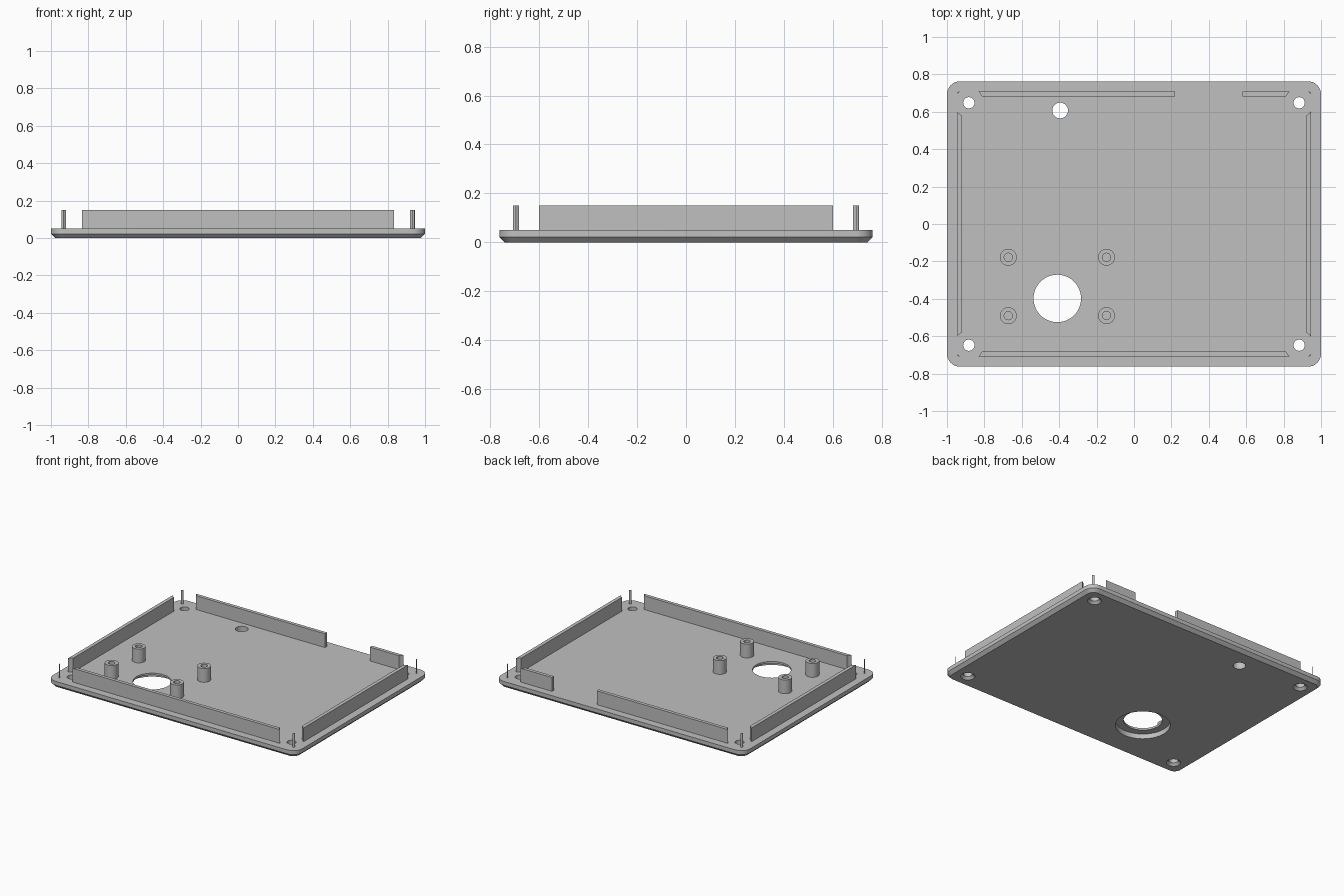
import bpy, bmesh, math

if "Cube" in bpy.data.objects:
    bpy.data.objects.remove(bpy.data.objects["Cube"], do_unlink=True)

grey = bpy.data.materials.new("light grey")
grey.use_nodes = True
grey.diffuse_color = (0.53, 0.53, 0.53, 1)
grey.node_tree.nodes["Principled BSDF"].inputs["Base Color"].default_value = grey.diffuse_color

TOP, RIM = 0.05, 0.15
HALF_X, HALF_Y = 1.0, 0.763


def circle(r, z, cx=0, cy=0, n=48):
    return [(cx + r * math.cos(math.tau * i / n), cy + r * math.sin(math.tau * i / n), z)
            for i in range(n)]


def rounded_rect(hx, hy, r, z, cx=0, cy=0, steps=8):
    pts = []
    for corner, (sx, sy) in enumerate([(1, 1), (-1, 1), (-1, -1), (1, -1)]):
        for i in range(steps + 1):
            a = (corner + i / steps) * math.pi / 2
            pts.append((cx + sx * (hx - r) + r * math.cos(a),
                        cy + sy * (hy - r) + r * math.sin(a), z))
    return pts


def loft(name, rings, closed=False):
    """Skin a stack of rings, either capped or joined back to the first ring."""
    bm = bmesh.new()
    loops = [[bm.verts.new(p) for p in ring] for ring in rings]
    pairs = list(zip(loops, loops[1:]))
    if closed:
        pairs.append((loops[-1], loops[0]))
    else:
        bm.faces.new(loops[0])
        bm.faces.new(loops[-1])
    for a, b in pairs:
        for i in range(len(a)):
            j = (i + 1) % len(a)
            bm.faces.new((a[i], a[j], b[j], b[i]))
    bmesh.ops.recalc_face_normals(bm, faces=bm.faces)
    mesh = bpy.data.meshes.new(name)
    bm.to_mesh(mesh)
    bm.free()
    mesh.materials.append(grey)
    obj = bpy.data.objects.new(name, mesh)
    bpy.context.collection.objects.link(obj)
    return obj


def activate(obj):
    bpy.ops.object.select_all(action="DESELECT")
    obj.select_set(True)
    bpy.context.view_layer.objects.active = obj


def cut(obj, cutters):
    for cutter in cutters:
        cutter.hide_render = True
        mod = obj.modifiers.new("cut", "BOOLEAN")
        mod.operation, mod.solver, mod.object = "DIFFERENCE", "EXACT", cutter
        activate(obj)
        bpy.ops.object.modifier_apply(modifier=mod.name)
        bpy.data.objects.remove(cutter, do_unlink=True)


def smooth(obj):
    activate(obj)
    bpy.ops.object.shade_smooth_by_angle(angle=math.radians(30))


def drill(profile, x, y):
    return loft("hole_cutter", [circle(r, z, x, y) for r, z in profile])


screws = [(sx * 0.883, sy * 0.648) for sx in (-1, 1) for sy in (-1, 1)]

# Base plate with rounded corners and a chamfered lower edge
bevel = 0.022
plate = loft("base_plate", [
    rounded_rect(HALF_X - bevel, HALF_Y - bevel, 0.07 - bevel, 0),
    rounded_rect(HALF_X, HALF_Y, 0.07, bevel),
    rounded_rect(HALF_X, HALF_Y, 0.07, TOP)])

# Countersunk screw holes, cable hole and stepped large opening
sink = [(0.057, -0.01), (0.03, 0.017), (0.03, 0.1)]
step = [(0.18, -0.01), (0.18, 0.036), (0.127, 0.036), (0.127, 0.1)]
holes = [drill(sink, x, y) for x, y in screws]
holes.append(drill([(0.042, -0.01), (0.042, 0.1)], -0.395, 0.607))
holes.append(drill(step, -0.41, -0.398))
cut(plate, holes)
smooth(plate)

# Lip wall, cleared around each screw and opened at the back
wall = loft("lip_wall", [
    rounded_rect(0.945, 0.708, 0.01, TOP - 0.005),
    rounded_rect(0.945, 0.708, 0.01, RIM),
    rounded_rect(0.919, 0.683, 0.005, RIM),
    rounded_rect(0.919, 0.683, 0.005, TOP - 0.005)], closed=True)
gaps = [drill([(0.078, 0), (0.078, 0.2)], x, y) for x, y in screws]
gaps.append(loft("gap_cutter", [rounded_rect(0.18, 0.1, 0.01, z, 0.4, 0.7) for z in (0, 0.2)]))
cut(wall, gaps)
smooth(wall)

# Four hollow standoffs around the large opening
tube = [(0.045, TOP - 0.005), (0.045, RIM), (0.022, RIM), (0.022, TOP + 0.002)]
for side, x in (("right", -0.672), ("left", -0.147)):
    for end, y in (("front", -0.49), ("back", -0.178)):
        smooth(loft(f"standoff_{end}_{side}", [circle(r, z, x, y) for r, z in tube]))
